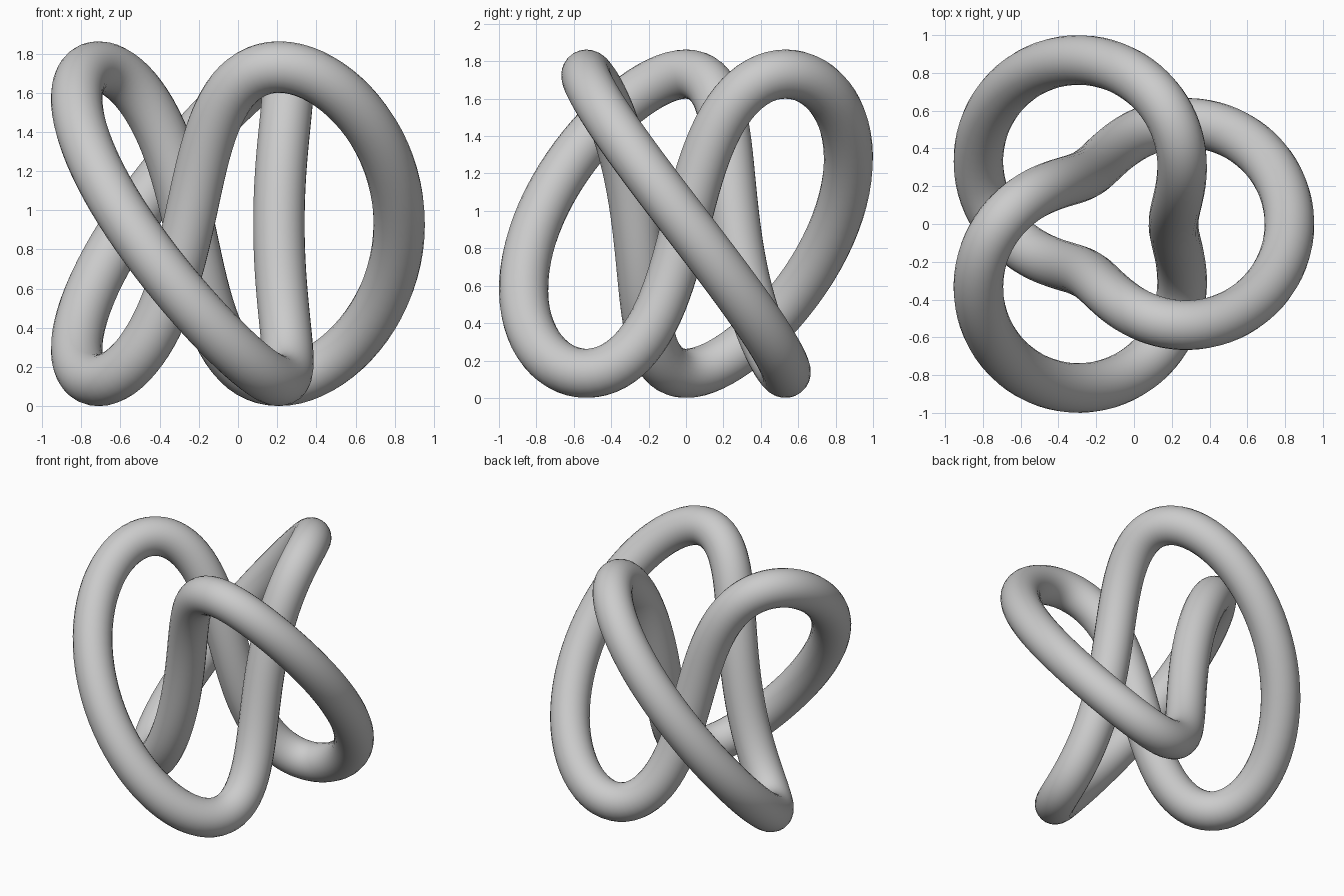
import bpy
from math import sin, cos, tau

if "Cube" in bpy.data.objects:
    bpy.data.objects.remove(bpy.data.objects["Cube"])

# Trefoil torus knot, stretched vertically
STEPS = 240
UNIT = 0.307      # minor radius; the major radius is twice this
TUBE = 0.1315
RISE = 0.80
SHIFT_X = -0.098  # centres the three lobes on x = 0

curve = bpy.data.curves.new("trefoil_knot", "CURVE")
curve.dimensions = "3D"
curve.bevel_depth = TUBE
curve.bevel_resolution = 10
curve.use_fill_caps = False

# Closed centre line
path = curve.splines.new("POLY")
path.points.add(STEPS - 1)
for i, point in enumerate(path.points):
    t = tau * i / STEPS
    r = UNIT * (2 + cos(3 * t))
    point.co = (r * cos(2 * t) + SHIFT_X, r * sin(2 * t),
                RISE + TUBE - RISE * sin(3 * t), 1)
path.use_cyclic_u = True

# Smooth mesh tube
knot = bpy.data.objects.new("trefoil_knot", curve)
bpy.context.collection.objects.link(knot)
bpy.context.view_layer.objects.active = knot
knot.select_set(True)
bpy.ops.object.convert(target="MESH")
bpy.ops.object.shade_smooth()
